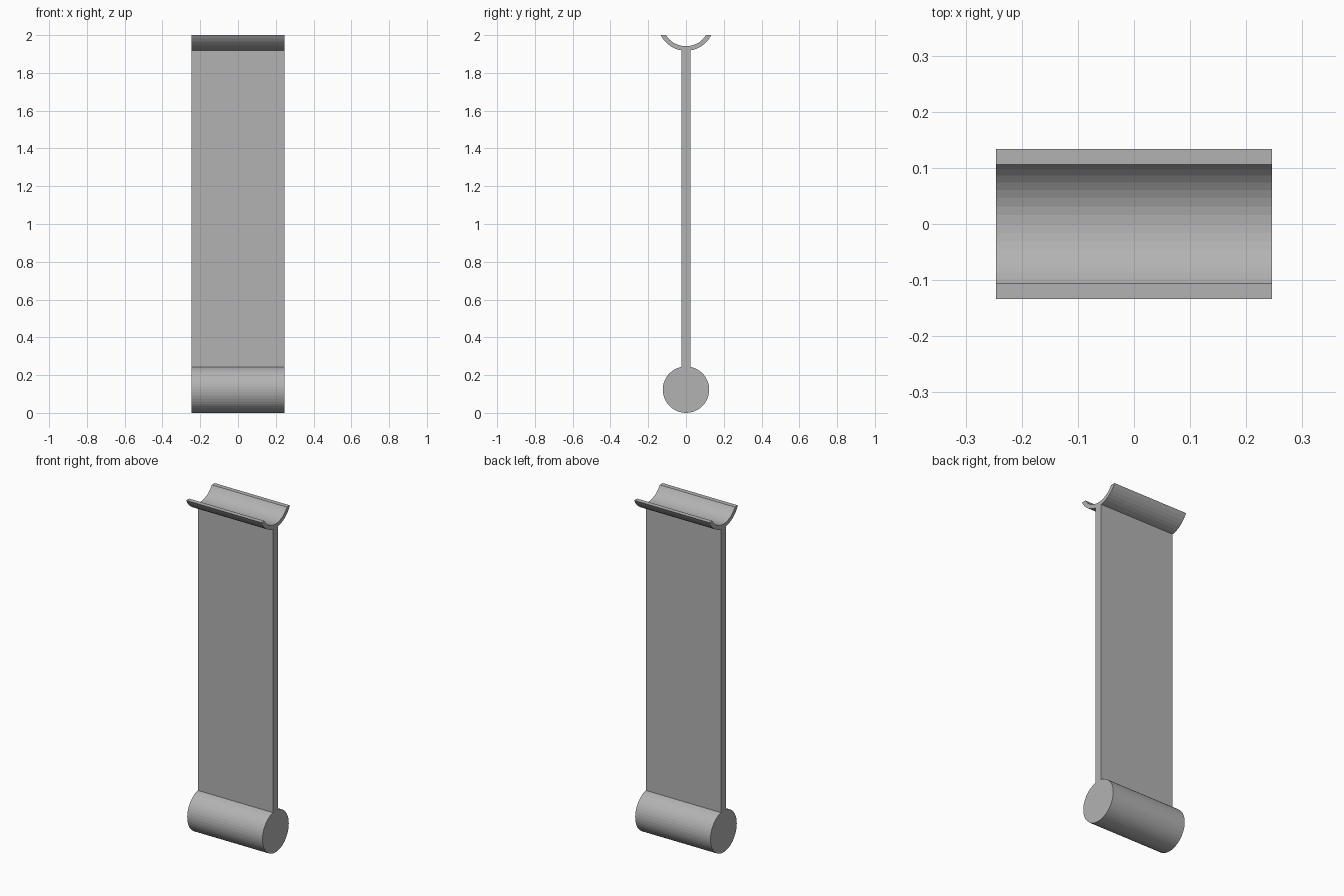
import bpy, bmesh, math

if "Cube" in bpy.data.objects:
    bpy.data.objects.remove(bpy.data.objects["Cube"])

HALF_X = 0.246

# Mid-grey finish shared by all parts
grey = bpy.data.materials.new("mid_grey")
grey.diffuse_color = (0.45, 0.45, 0.45, 1)
grey.use_nodes = True
grey.node_tree.nodes["Principled BSDF"].inputs["Base Color"].default_value = grey.diffuse_color


def extrude_profile(name, pts):
    """Extrude a closed (y, z) outline along x, centred on x = 0."""
    bm = bmesh.new()
    face = bm.faces.new([bm.verts.new((-HALF_X, y, z)) for y, z in pts])
    ext = bmesh.ops.extrude_face_region(bm, geom=[face])
    moved = [v for v in ext["geom"] if isinstance(v, bmesh.types.BMVert)]
    bmesh.ops.translate(bm, verts=moved, vec=(2 * HALF_X, 0, 0))
    bmesh.ops.recalc_face_normals(bm, faces=bm.faces)
    mesh = bpy.data.meshes.new(name)
    bm.to_mesh(mesh)
    bm.free()
    mesh.materials.append(grey)
    obj = bpy.data.objects.new(name, mesh)
    bpy.context.collection.objects.link(obj)
    return obj


def lower_arc(radius, centre_z, top_z, steps):
    """Lower part of a circle, cut level at top_z, running from -y to +y."""
    half = math.acos((centre_z - top_z) / radius)
    angles = [-half + 2 * half * i / steps for i in range(steps + 1)]
    return [(radius * math.sin(a), centre_z - radius * math.cos(a)) for a in angles]


# Solid roller at the foot
R = 0.123
extrude_profile("bottom_roller", [
    (R * math.cos(2 * math.pi * i / 48), R + R * math.sin(2 * math.pi * i / 48))
    for i in range(48)])

# Flat upright web, sunk slightly into both ends
extrude_profile("web_plate", [(-0.024, 0.235), (0.024, 0.235),
                              (0.024, 1.925), (-0.024, 1.925)])

# Open cradle on top: two concentric arcs cut level at z = 2
outer = lower_arc(0.149, 2.066, 2.0, 16)
inner = lower_arc(0.125, 2.066, 2.0, 16)
extrude_profile("top_cradle", outer + inner[::-1])
